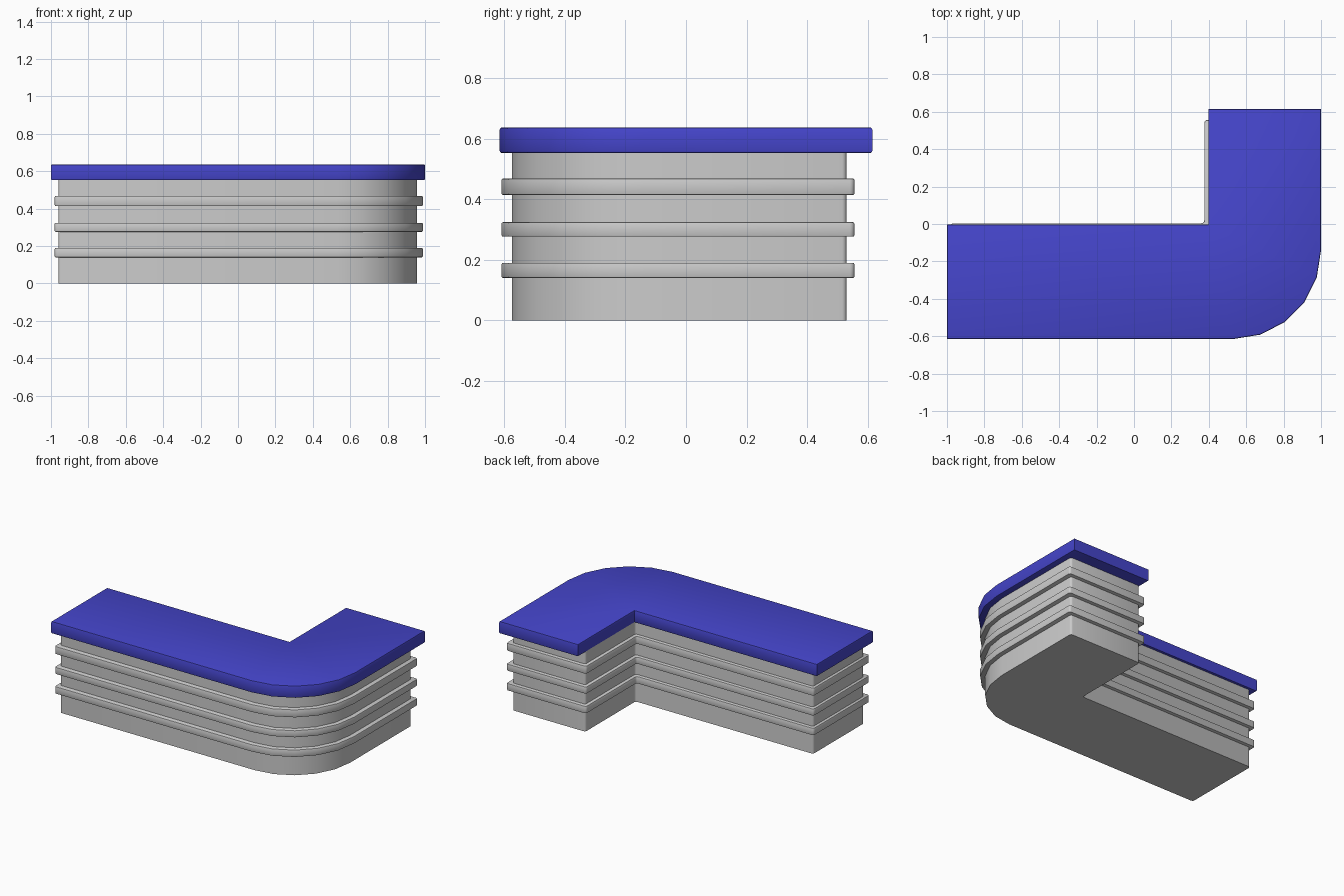
import bpy, bmesh, math

if "Cube" in bpy.data.objects:
    bpy.data.objects.remove(bpy.data.objects["Cube"])

ARC_CENTER = (0.53, -0.14)
ARC_STEPS = 5


def l_profile(left, right, front, back, inner_x, inner_y):
    """L-shaped outline with one large faceted rounded corner."""
    cx, cy = ARC_CENTER
    pts = [(left, front)]
    for i in range(ARC_STEPS + 1):
        a = math.radians(90) * i / ARC_STEPS
        pts.append((cx + (right - cx) * math.sin(a), cy - (cy - front) * math.cos(a)))
    return pts + [(right, back), (inner_x, back), (inner_x, inner_y), (left, inner_y)]


def make_slab(name, outline, z0, z1, corner=0.0, edge=0.0, color=None):
    """Extrude an outline; round its sharp upright corners, then its rims."""
    bm = bmesh.new()
    base = bm.faces.new([bm.verts.new((x, y, z0)) for x, y in outline])
    top = bmesh.ops.extrude_face_region(bm, geom=[base], use_keep_orig=True)["geom"]
    for v in top:
        if isinstance(v, bmesh.types.BMVert):
            v.co.z = z1
    bmesh.ops.recalc_face_normals(bm, faces=bm.faces[:])

    def sharp(e):
        return len(e.link_faces) == 2 and e.calc_face_angle() > math.radians(40)

    if corner:
        upright = [e for e in bm.edges
                   if abs(e.verts[0].co.z - e.verts[1].co.z) > 1e-4 and sharp(e)]
        bmesh.ops.bevel(bm, geom=upright, offset=corner, segments=3,
                        profile=0.5, affect='EDGES')
    if edge:
        rims = [e for e in bm.edges
                if abs(e.verts[0].co.z - e.verts[1].co.z) < 1e-4 and sharp(e)]
        bmesh.ops.bevel(bm, geom=rims, offset=edge, segments=2,
                        profile=0.5, affect='EDGES')
    bmesh.ops.recalc_face_normals(bm, faces=bm.faces[:])
    mesh = bpy.data.meshes.new(name)
    bm.to_mesh(mesh)
    bm.free()
    obj = bpy.data.objects.new(name, mesh)
    bpy.context.collection.objects.link(obj)
    if color:
        mat = bpy.data.materials.new(name + "_material")
        mat.diffuse_color = color
        mat.use_nodes = True
        mat.node_tree.nodes["Principled BSDF"].inputs["Base Color"].default_value = mat.diffuse_color
        mesh.materials.append(mat)
    bpy.ops.object.select_all(action='DESELECT')
    obj.select_set(True)
    bpy.context.view_layer.objects.active = obj
    bpy.ops.object.shade_smooth_by_angle(angle=math.radians(35))
    return obj


# Counter body
make_slab("counter_body", l_profile(-0.96, 0.957, -0.575, 0.53, 0.40, -0.02),
          0.0, 0.555, corner=0.015)

# Three raised trim bands
band = l_profile(-0.98, 0.988, -0.609, 0.556, 0.376, 0.004)
for i, (z0, z1) in enumerate([(0.14, 0.19), (0.276, 0.324), (0.414, 0.468)]):
    make_slab(f"trim_band_{i + 1}", band, z0, z1, corner=0.015, edge=0.005)

# Blue countertop
make_slab("countertop", l_profile(-1.0, 1.0, -0.615, 0.615, 0.397, -0.003),
          0.552, 0.637, edge=0.008, color=(0.06, 0.06, 0.6, 1.0))
